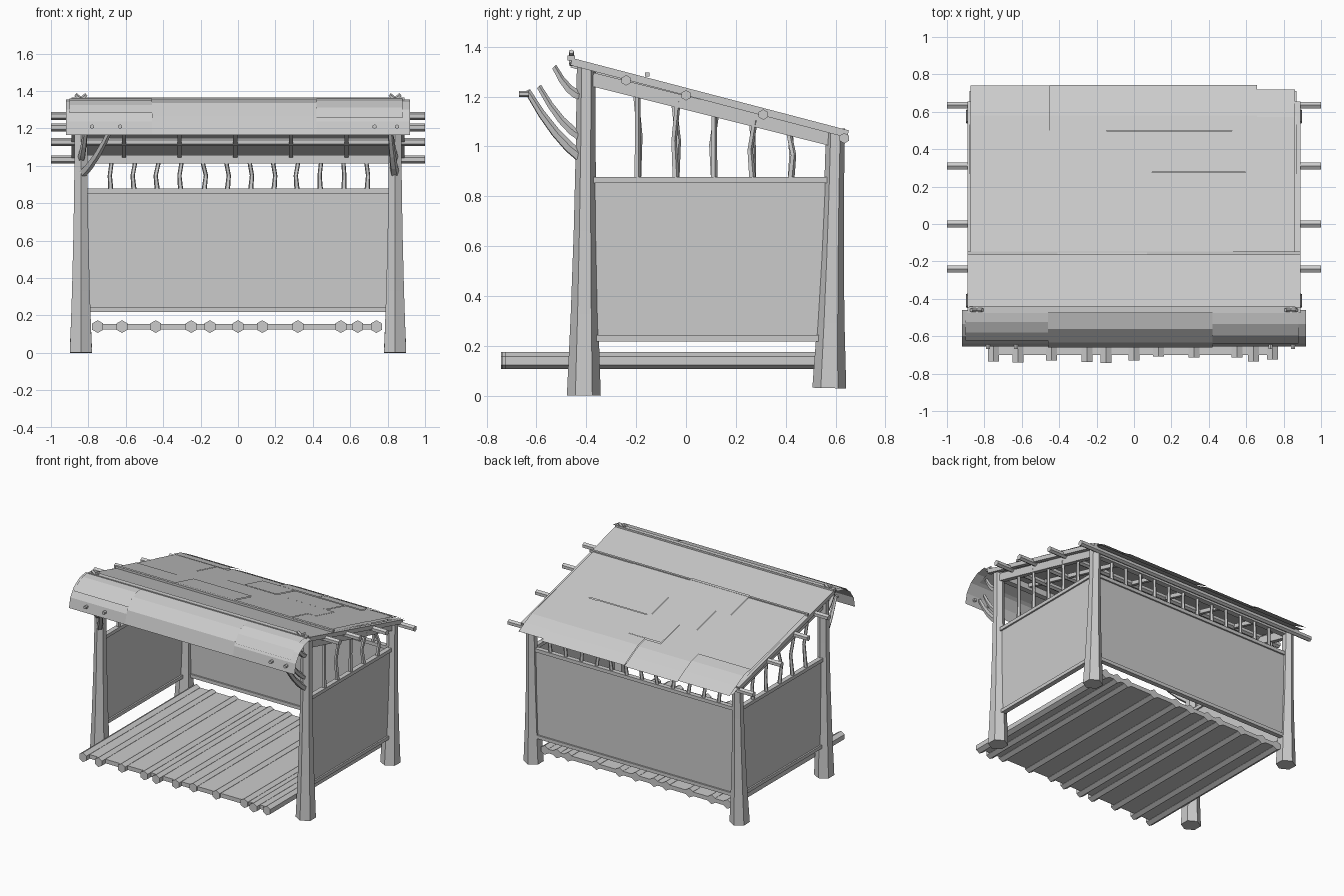
import bpy, math, random
from mathutils import Vector

cube = bpy.data.objects.get("Cube")
if cube:
    bpy.data.objects.remove(cube, do_unlink=True)

random.seed(4)
colour = (0.6, 0.6, 0.6, 1)
grey = bpy.data.materials.new("weathered grey")
grey.use_nodes = True
grey.diffuse_color = colour
grey.node_tree.nodes["Principled BSDF"].inputs["Base Color"].default_value = colour

# Main dimensions of the shelter
post_x = 0.84
front_y, back_y = -0.41, 0.59
ridge_y, ridge_z = -0.46, 1.355
eave_y = 0.73
panel_bottom, panel_top = 0.23, 0.865
floor_z = 0.14
sides = {"right": -1, "left": 1}


def make(name, verts, faces):
    mesh = bpy.data.meshes.new(name)
    mesh.from_pydata(verts, [], faces)
    mesh.materials.append(grey)
    bpy.context.collection.objects.link(bpy.data.objects.new(name, mesh))


def sweep(name, path, radii, outline):
    """Sweep a flat outline along the path, scaled by one radius per point."""
    path = [Vector(point) for point in path]
    axis = (path[-1] - path[0]).normalized()
    reference = Vector((0, 1, 0)) if abs(axis.z) > 0.8 else Vector((0, 0, 1))
    across = reference.cross(axis).normalized()
    upward = axis.cross(across)
    verts = [point + (across * a + upward * b) * radius
             for point, radius in zip(path, radii) for a, b in outline]
    count, total = len(outline), len(verts)
    faces = [list(reversed(range(count))), list(range(total - count, total))]
    for ring in range(0, total - count, count):
        for k in range(count):
            following = (k + 1) % count
            faces.append((ring + k, ring + following,
                          ring + count + following, ring + count + k))
    make(name, verts, faces)


def pole(name, path, radii, corners=6):
    """Faceted round pole with a corner pointing up."""
    angles = [math.tau * k / corners + math.pi / 2 for k in range(corners)]
    sweep(name, path, radii, [(math.cos(a), math.sin(a)) for a in angles])


def beam(name, start, end, width, height):
    """Straight rectangular bar."""
    w, h = width / 2, height / 2
    sweep(name, (start, end), (1, 1), [(-w, -h), (w, -h), (w, h), (-w, h)])


def crossbar(name, half_length, y, z, width, height):
    """Level bar running from side to side."""
    beam(name, (-half_length, y, z), (half_length, y, z), width, height)


def sheet(name, left, right, profile):
    """Thin sheet following a y-z profile."""
    verts = [(x, y, z) for y, z in profile for x in (left, right)]
    faces = [(i, i + 1, i + 3, i + 2) for i in range(0, len(verts) - 2, 2)]
    make(name, verts, faces)


def spread(first, last, count):
    return [first + (last - first) * k / (count - 1) for k in range(count)]


def roof_z(y):
    """Height of the roof, with the eave drooping past the back posts."""
    return ridge_z - (y - ridge_y) / 4 - max(0, y - back_y) * 0.3


def post(name, x, y, base, top, lean):
    """Post that flares towards its foot."""
    steps = spread(0, 1, 5)
    path = [(x, y + lean * t, base + (top - base) * t) for t in steps]
    pole(name, path, [0.038 + 0.03 * (1 - t) ** 2 for t in steps])


def slat(name, x, y, top):
    """Slightly crooked upright stick on a wall rail."""
    lean = random.uniform(-0.012, 0.012)
    heights = spread(panel_top, top, 3)
    path = [(x + lean * k, y + lean * k, z) for k, z in zip((0, 1, -1), heights)]
    pole(name, path, (0.015, 0.012, 0.012), 5)


def branch(name, start, end, thickness):
    """Tapering branch that sags before it rises."""
    start, end = Vector(start), Vector(end)
    steps = spread(0, 1, 5)
    path = [start.lerp(end, t) - Vector((0, 0, 0.12 * t * (1 - t))) for t in steps]
    pole(name, path, [thickness * (1 - t / 2) for t in steps], 5)


# Corner posts
for side, s in sides.items():
    post("front_post_" + side, s * post_x, front_y, 0, 1.32, 0.01)
    post("back_post_" + side, s * post_x, 0.575, 0.03, roof_z(back_y) - 0.02, 0.025)

# Floor deck with round logs
beam("floor_deck", (0, -0.7, floor_z), (0, back_y, floor_z), 1.5, 0.03)
for x in (-0.75, -0.62, -0.44, -0.25, -0.15, 0, 0.13, 0.32, 0.55, 0.64, 0.74):
    tip = random.uniform(-0.745, -0.705)
    pole("floor_log", [(x, tip, floor_z), (x, back_y, floor_z)], (0.034, 0.034))

# Back wall
panel_middle, panel_height = (panel_bottom + panel_top) / 2, panel_top - panel_bottom
crossbar("back_panel", post_x, back_y, panel_middle, 0.012, panel_height)
for z in (panel_bottom, panel_top):
    crossbar("back_rail", post_x, back_y, z, 0.035, 0.025)
crossbar("back_top_beam", post_x, back_y, 1.035, 0.04, 0.045)
for x in spread(-0.68, 0.69, 12):
    slat("back_slat", x, back_y, 1.03)

# Side walls with sloping rafters
for side, s in sides.items():
    x = s * post_x

    def along(name, z, width, height):
        beam(name + side, (x, front_y, z), (x, back_y, z), width, height)

    along("side_panel_", panel_middle, 0.012, panel_height)
    along("side_bottom_rail_", panel_bottom, 0.035, 0.025)
    along("side_top_rail_", panel_top, 0.035, 0.025)
    beam("side_lower_rafter_" + side, (x, front_y, roof_z(front_y) - 0.065),
         (x, back_y, roof_z(back_y) - 0.065), 0.035, 0.055)
    outer = s * 0.875
    beam("side_upper_rafter_" + side, (outer, ridge_y, ridge_z - 0.015),
         (outer, 0.65, roof_z(0.65) - 0.01), 0.03, 0.03)
    for y in spread(-0.195, 0.42, 5):
        slat("side_slat_" + side, x, y, roof_z(y) - 0.07)

# Purlins running past both ends, and the cross beams
for y in (-0.24, 0, 0.31, 0.635):
    z = roof_z(y) - 0.035
    pole("purlin", [(-1, y, z), (1, y, z)], (0.021, 0.021))
crossbar("front_top_beam", post_x, front_y, 1.3, 0.04, 0.045)
crossbar("ridge_pole", 0.89, ridge_y, ridge_z, 0.03, 0.02)
batten_y = -0.155
crossbar("roof_batten", 0.89, batten_y, roof_z(batten_y) + 0.01, 0.018, 0.016)

# Inner rafters
for x in spread(-0.61, 0.58, 5):
    beam("inner_rafter", (x, ridge_y, ridge_z - 0.025),
         (x, 0.64, roof_z(0.64) - 0.025), 0.022, 0.028)

# Main roof sheet and overlapping shingle rows
sheet("roof_sheet", -0.88, 0.87, [(y, roof_z(y)) for y in spread(ridge_y, eave_y - 0.02, 7)])
row_ends = spread(batten_y, eave_y, 5)
for upper, lower in zip(row_ends, row_ends[1:]):
    left, right = -0.875, 0.86
    while left < right:
        edge = left + random.uniform(0.25, 0.5)
        if right - edge < 0.15:
            edge = right
        drop = lower + random.uniform(-0.02, 0.015)
        lift = random.uniform(0.01, 0.02)
        sheet("roof_shingle", left, edge,
              [(y, roof_z(y) + lift) for y in spread(upper - 0.01, drop, 4)])
        left = edge

# Curved front awning with overlapping plates
awning_drop, awning_reach = 0.19, 0.195


def awning(angle, lift=0):
    return (ridge_y - awning_reach * math.sin(angle) - lift,
            ridge_z - awning_drop * (1 - math.cos(angle)) + lift)


quarter = math.pi / 2
sheet("front_awning", -0.92, 0.92, [awning(a) for a in spread(0, quarter, 5)])
for left, right, share in ((-0.9, -0.46, 0.6), (-0.46, 0.42, 1), (0.42, 0.88, 0.7)):
    sheet("awning_plate", left, right,
          [awning(a, 0.005) for a in spread(0, quarter * share, 4)])
sheet("ridge_flap", -0.88, 0.86, [(ridge_y + 0.02, ridge_z + 0.01), (-0.585, 1.31)])

# Pegs through the awning and crossed pegs on the ridge
for x in (-0.78, -0.63, 0.73, 0.85):
    y, z = awning(quarter * 0.85)
    pole("awning_peg", [(x, y + 0.02, z), (x, y - 0.02, z)], (0.012, 0.012))
for s in sides.values():
    for slant in (-0.03, 0.03):
        x = s * post_x
        pole("ridge_peg", [(x - slant, ridge_y, ridge_z - 0.025),
                           (x + slant, ridge_y, ridge_z + 0.025)], (0.011, 0.011), 5)

# Forked branch braces, the right one spreading further inwards
for side, inward in (("right", 0.17), ("left", 0.03)):
    s = sides[side]
    x, tip = s * post_x, s * (post_x - inward)
    branch("brace_trunk_" + side, (x, front_y, 0.95), (tip, -0.635, 1.22), 0.025)
    branch("brace_fork_" + side, (x, front_y, 1.03), (x - s * 0.03, -0.59, 1.24), 0.022)
    branch("brace_top_" + side, (x, front_y, 1.2), (x, -0.53, 1.32), 0.024)
